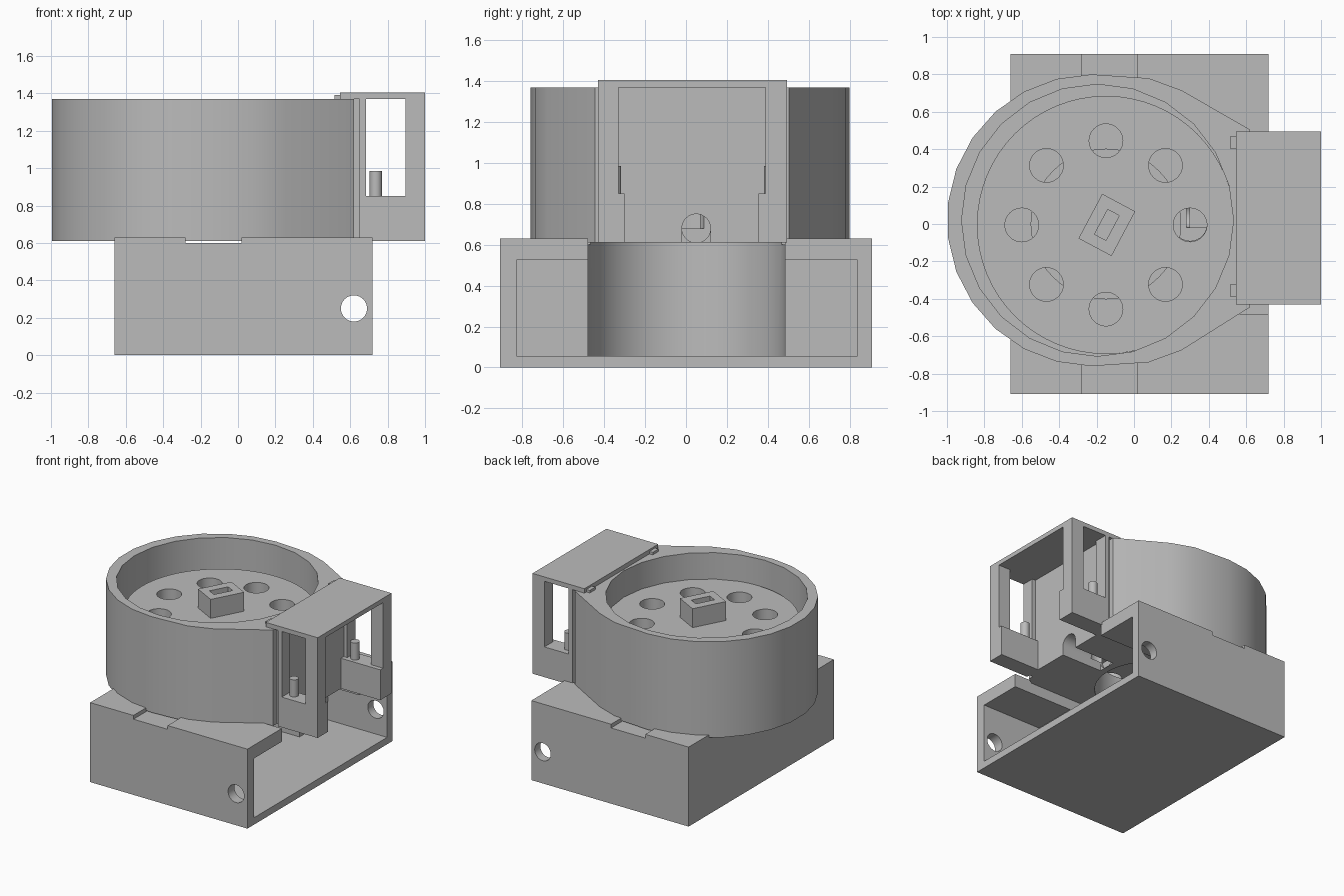
import bpy, bmesh, math
from mathutils import Matrix

old = bpy.data.objects.get("Cube")
if old:
    bpy.data.objects.remove(old, do_unlink=True)

grey = bpy.data.materials.new("plain_grey")
grey.use_nodes = True
colour = (0.5, 0.5, 0.5, 1)
grey.diffuse_color = colour
grey.node_tree.nodes["Principled BSDF"].inputs["Base Color"].default_value = colour


def make(name, bm):
    bmesh.ops.recalc_face_normals(bm, faces=bm.faces)
    mesh = bpy.data.meshes.new(name)
    bm.to_mesh(mesh)
    bm.free()
    mesh.materials.append(grey)
    obj = bpy.data.objects.new(name, mesh)
    bpy.context.collection.objects.link(obj)
    return obj


def box(name, x, y, z, turn=0):
    """Box from (min, max) ranges, optionally turned about its own z axis."""
    bm = bmesh.new()
    bmesh.ops.create_cube(bm, size=1)
    size = [r[1] - r[0] for r in (x, y, z)]
    mid = [(r[0] + r[1]) / 2 for r in (x, y, z)]
    m = Matrix.Translation(mid) @ Matrix.Rotation(turn, 4, 'Z') @ Matrix.Diagonal((*size, 1))
    bmesh.ops.transform(bm, matrix=m, verts=bm.verts)
    return make(name, bm)


def rod(name, centre, radius, length, axis='Z', sides=48):
    bm = bmesh.new()
    bmesh.ops.create_cone(bm, cap_ends=True, segments=sides, radius1=radius,
                          radius2=radius, depth=length)
    turn = {'X': Matrix.Rotation(math.pi / 2, 4, 'Y'),
            'Y': Matrix.Rotation(math.pi / 2, 4, 'X'), 'Z': Matrix()}[axis]
    bmesh.ops.transform(bm, matrix=Matrix.Translation(centre) @ turn, verts=bm.verts)
    return make(name, bm)


def prism(name, outline, z):
    bm = bmesh.new()
    face = bm.faces.new([bm.verts.new((px, py, z[0])) for px, py in outline])
    up = bmesh.ops.extrude_face_region(bm, geom=[face])["geom"]
    bmesh.ops.translate(bm, vec=(0, 0, z[1] - z[0]),
                        verts=[v for v in up if isinstance(v, bmesh.types.BMVert)])
    return make(name, bm)


def select(obj):
    bpy.ops.object.select_all(action='DESELECT')
    obj.select_set(True)
    bpy.context.view_layer.objects.active = obj


def cut(obj, *cutters):
    select(obj)
    for c in cutters:
        mod = obj.modifiers.new("cut", 'BOOLEAN')
        mod.operation = 'DIFFERENCE'
        mod.solver = 'EXACT'
        mod.object = c
        bpy.ops.object.modifier_apply(modifier=mod.name)
        bpy.data.objects.remove(c, do_unlink=True)


def smooth(obj):
    select(obj)
    bpy.ops.object.shade_smooth_by_angle(angle=math.radians(30))


CX = -0.15      # axis of the wheel
BOTTOM, RIM = 0.61, 1.37

# Base box: open to one side, with motor bay, side pockets, holes and channel
base = box("base_box", (-0.66, 0.72), (-0.91, 0.91), (0, 0.63))
cut(base,
    box("pocket", (0.2, 0.8), (-0.83, 0.84), (0.055, 0.525)),
    rod("motor_bay", (CX, 0, 0.455), 0.485, 0.8),
    box("bay_slot", (CX, 0.8), (-0.48, 0.485), (0.055, 0.8)),
    rod("screw_hole", (0.62, 0, 0.25), 0.07, 2.2, 'Y'),
    box("channel", (-0.28, 0.02), (-1, 1), (0.6, 0.8)))
smooth(base)

# Drum housing: round at the back, tapering towards the gate
outline = [(0.62, 0.505)]
for i in range(18):
    a = math.radians(63 + i * 234 / 17)
    centre_x = -0.22 if math.cos(a) < 0 else -0.1
    outline.append((centre_x + 0.78 * math.cos(a), 0.02 + 0.78 * math.sin(a)))
outline.append((0.62, -0.445))
drum = prism("drum_housing", outline, (BOTTOM, RIM))
cut(drum,
    rod("bowl", (-0.195, 0.02, 1.4), 0.727, 1.0, sides=24),
    rod("motor_hole", (CX, 0, 0.8), 0.4, 0.6),
    rod("drop_hole", (0.3, 0, 0.85), 0.09, 0.34),
    rod("chute", (0.48, 0.05, 0.68), 0.07, 0.4, 'X'),
    box("chute_floor", (0.3, 0.7), (-0.02, 0.12), (0.5, 0.68)))
smooth(drum)

# Wheel with a ring of eight holes
wheel = rod("wheel", (CX, -0.005, 1.03), 0.69, 0.26, sides=64)
for i in range(8):
    a = i * math.pi / 4
    cut(wheel, rod("wheel_hole", (CX + 0.45 * math.cos(a), -0.005 + 0.45 * math.sin(a), 1.03),
                   0.09, 0.5, sides=32))
smooth(wheel)

# Turned drive peg with a slot
turn = math.radians(-28)
peg = box("drive_peg", (-0.245, -0.045), (-0.14, 0.13), (1.15, 1.31), turn)
cut(peg, box("peg_slot", (-0.18, -0.11), (-0.08, 0.07), (1.22, 1.4), turn))

# Gate: backing, roof and two windowed side walls on thicker feet
backing = box("gate_backing", (0.6, 0.655), (-0.4, 0.465), (BOTTOM, RIM))
cut(backing,
    rod("chute_mouth", (0.62, 0.05, 0.68), 0.07, 0.3, 'X'),
    box("mouth_floor", (0.5, 0.8), (-0.02, 0.12), (0.5, 0.68)))
box("gate_roof", (0.545, 1.0), (-0.43, 0.495), (RIM, 1.405))
sides = {"right": ((-0.43, -0.33), (-0.43, -0.3), -0.35, (-0.39, -0.32)),
         "left": ((0.39, 0.495), (0.355, 0.495), 0.415, (0.4, 0.47))}
for side, (wall_y, foot_y, pin_y, tab_y) in sides.items():
    box(side + "_gate_foot", (0.65, 1.0), foot_y, (BOTTOM, 0.85))
    box(side + "_gate_post", (0.895, 1.0), wall_y, (0.85, RIM))
    box(side + "_gate_jamb", (0.65, 0.685), wall_y, (0.85, RIM))
    box(side + "_roof_tab", (0.515, 0.56), tab_y, (RIM - 0.01, 1.39))
    smooth(rod(side + "_pin", (0.737, pin_y, 0.91), 0.033, 0.15, sides=24))
